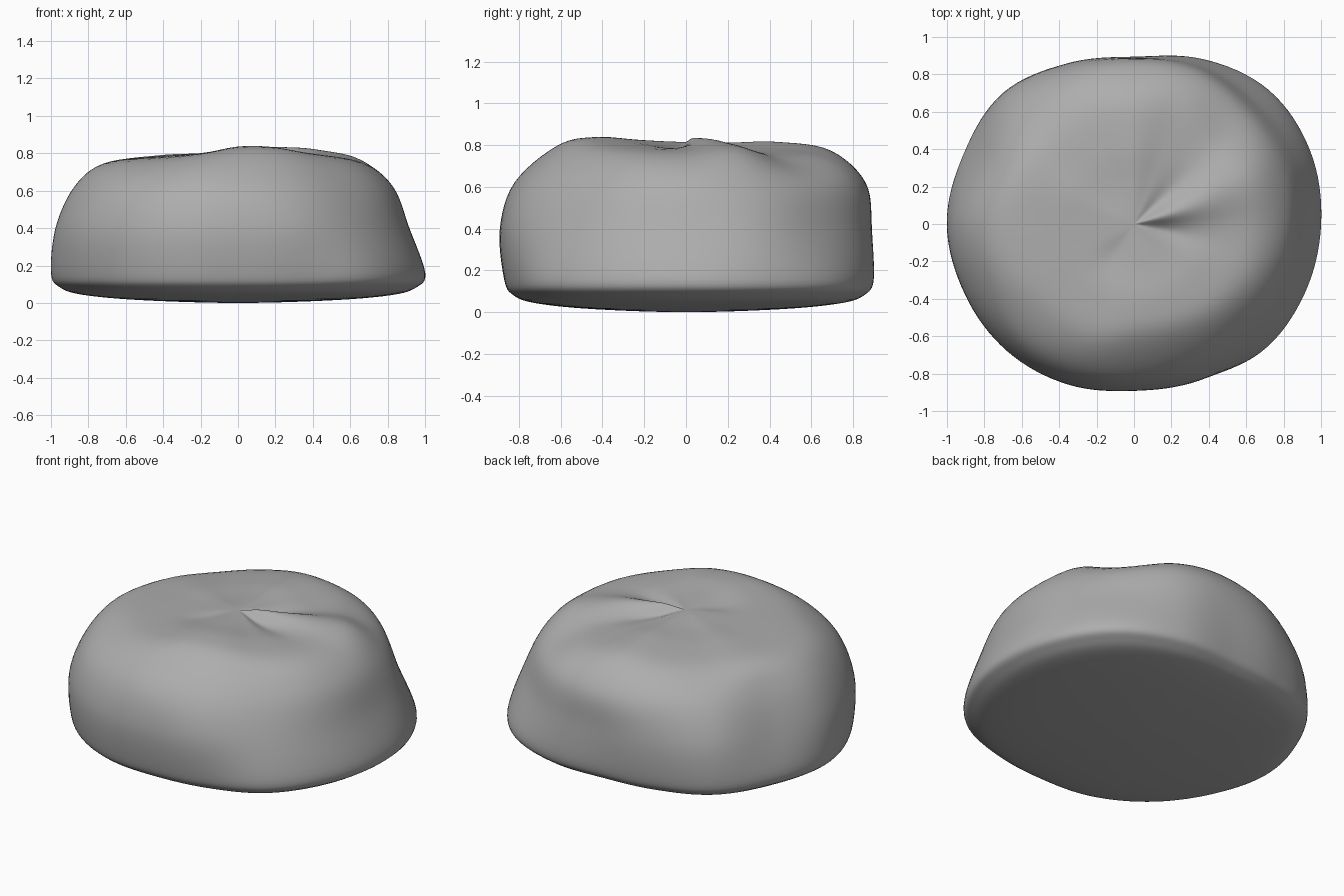
import bpy, bmesh, math

if "Cube" in bpy.data.objects:
    bpy.data.objects.remove(bpy.data.objects["Cube"])

# Per 22.5 degrees: radius at rim, middle, upper side, shoulder, then top height
SIDES = [
    (1.00, .915, .83, .67, .79), (1.02, .94, .835, .67, .81),
    (1.015, .925, .835, .63, .775), (.955, .92, .87, .71, .785),
    (.89, .89, .86, .69, .815), (.92, .925, .86, .69, .795),
    (.99, .965, .85, .67, .785), (.985, .92, .82, .69, .79),
    (1.00, .975, .875, .72, .785), (.97, .97, .87, .71, .785),
    (.945, .955, .865, .67, .79), (.91, .925, .845, .665, .805),
    (.87, .89, .82, .62, .835), (.895, .90, .81, .62, .835),
    (.965, .905, .80, .64, .81), (.985, .91, .82, .67, .795)]
SEGS, STEPS = 128, 6


def spline(a, b, c, d, t):
    return tuple(.5 * (2*q + (r-p)*t + (2*p-5*q+4*r-s)*t*t + (3*q-p-3*r+s)*t**3)
                 for p, q, r, s in zip(a, b, c, d))


def section(k):
    """Blend the side measurements around the body."""
    f = k / SEGS * 16
    i = int(f)
    return spline(*[SIDES[(i + j) % 16] for j in (-1, 0, 1, 2)], f - i)


def profile(k):
    """Smooth outline from the underside centre to the top centre."""
    rim, mid, up, sh, h = section(k)
    pts = [(0, 0), (.5*rim, .014), (.82*rim, .042), (.95*rim, .082), (rim, .16),
           (mid, .40), (up, .62), (sh, h - .04), (.44, h), (.22, .5*h + .405), (0, .815)]
    ext = [(-pts[1][0], pts[1][1])] + pts + [(-pts[-2][0], pts[-2][1])]
    out = []
    for i in range(len(pts) - 1):
        out += [spline(*ext[i:i+4], s / STEPS) for s in range(STEPS)]
    return out[1:]


def pinch(r, z, ang):
    """Creases and a fold gathered at the middle of the top."""
    if z < .6:
        return 0
    d = 0
    for a, depth, width, reach in ((-12, -.02, 13, .36), (15, .026, 13, .44),
                                   (42, -.018, 14, .34), (-125, -.008, 16, .2)):
        off = (ang - a + 180) % 360 - 180
        d += depth * math.exp(-(off/width)**2) * math.exp(-((r-.2)/reach*1.6)**2) * min(1, r/.13)
    return d


bm = bmesh.new()
rings = []
for k in range(SEGS):
    ang = 360 * k / SEGS
    c, s = math.cos(math.radians(ang)), math.sin(math.radians(ang))
    rings.append([bm.verts.new((r*c, r*s, z + pinch(r, z, ang))) for r, z in profile(k)])
low, high = bm.verts.new((0, 0, 0)), bm.verts.new((0, 0, .815))
for k in range(SEGS):
    a, b = rings[k], rings[(k + 1) % SEGS]
    bm.faces.new((low, b[0], a[0]))
    bm.faces.new((high, a[-1], b[-1]))
    for j in range(len(a) - 1):
        bm.faces.new((a[j], b[j], b[j+1], a[j+1]))
for f in bm.faces:
    f.smooth = True
bmesh.ops.recalc_face_normals(bm, faces=bm.faces)

# Rounded body
mesh = bpy.data.meshes.new("pinched_bun")
bm.to_mesh(mesh)
bm.free()
body = bpy.data.objects.new("pinched_bun", mesh)
bpy.context.collection.objects.link(body)
grey = bpy.data.materials.new("plain grey")
grey.diffuse_color = (.42, .42, .42, 1)
grey.use_nodes = True
grey.node_tree.nodes["Principled BSDF"].inputs["Base Color"].default_value = grey.diffuse_color
mesh.materials.append(grey)
